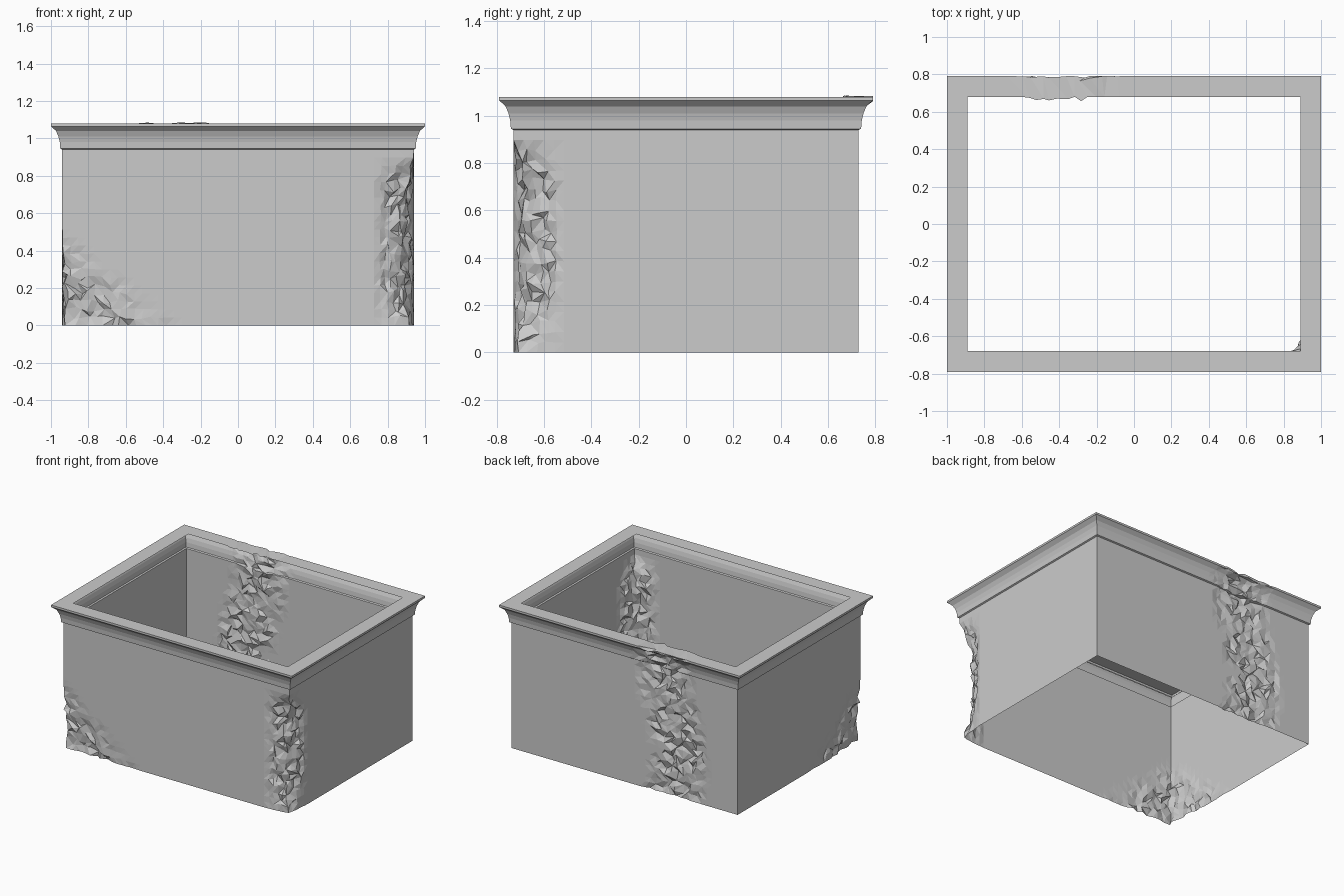
import bpy, bmesh, math, random

if "Cube" in bpy.data.objects:
    bpy.data.objects.remove(bpy.data.objects["Cube"])
random.seed(7)

HX, HY = 0.94, 0.73          # half width and half depth of the walls
NX, NY, NZ = 44, 34, 22      # grid resolution, gives the chipped areas their facets

# Profile (outset, z): straight wall, small step, flared cornice, flat rim
profile = [(0.0, 0.94 * i / NZ) for i in range(NZ + 1)]
profile += [(0.010, 0.945), (0.013, 0.98), (0.020, 1.01), (0.033, 1.04),
            (0.056, 1.062), (0.060, 1.065), (0.060, 1.08), (-0.05, 1.08)]

# Perimeter in unit coordinates, counter-clockwise from the front left corner
ring = [(-1 + 2 * i / NX, -1) for i in range(NX)]
ring += [(1, -1 + 2 * i / NY) for i in range(NY)]
ring += [(1 - 2 * i / NX, 1) for i in range(NX)]
ring += [(-1, 1 - 2 * i / NY) for i in range(NY)]


def clamp(v):
    return max(0.0, min(1.0, v))


def chip(x, y, z):
    """Returns (strength, push x, push y) of the erosion at a point."""
    # front right corner: diagonal dent over most of the height
    d = math.hypot(HX - x, HY + y)
    height = clamp((0.9 - z) / 0.2) * clamp(0.35 + z / 0.3)
    w = clamp(1 - d / 0.2) * height
    if w > 0:
        return w, -0.058 * w, 0.058 * w
    # front left bottom corner: triangular worn patch
    d = math.hypot(HX + x, HY + y)
    w = clamp(1.15 - d / 0.55 - z / 0.45)
    if w > 0:
        return w, 0.022 * w, 0.022 * w
    # back wall: vertical worn band running through the cornice
    if y > 0.5:
        w = clamp(1.5 - abs(x + 0.39 + 0.06 * math.sin(5 * z)) / 0.17)
        return w, 0.0, -0.010 * w
    return 0.0, 0.0, 0.0


bm = bmesh.new()
rows = []
for o, z in profile:
    row = []
    for u, v in ring:
        x, y = u * (HX + o), v * (HY + o)
        w, px, py = chip(x, y, z)
        if w > 0:
            a = 0.016 * min(1.0, w * 2)
            x += px + random.uniform(-a, a)
            y += py + random.uniform(-a, a)
            if 0 < z < 0.94:
                z2 = z + random.uniform(-a, a)
            elif z > 1.06:
                z2 = z + random.uniform(-0.3 * a, 0.3 * a)
            else:
                z2 = z
            lim = o if z > 0.94 else 0.0
            x = max(-HX - lim, min(HX + lim, x))
            y = max(-HY - lim, min(HY + lim, y))
        else:
            z2 = z
        row.append(bm.verts.new((x, y, z2)))
    rows.append(row)

# Single-sheet wall, open at top and bottom
n = len(ring)
for lo, hi in zip(rows, rows[1:]):
    for i in range(n):
        j = (i + 1) % n
        a, b, c, d = lo[i], lo[j], hi[j], hi[i]
        if random.random() < 0.5:
            bm.faces.new((a, b, c))
            bm.faces.new((a, c, d))
        else:
            bm.faces.new((a, b, d))
            bm.faces.new((b, c, d))

# Merge the flat untouched areas into large faces
bmesh.ops.dissolve_limit(bm, angle_limit=math.radians(0.5),
                         verts=bm.verts[:], edges=bm.edges[:])
bmesh.ops.triangulate(bm, faces=bm.faces[:])

mesh = bpy.data.meshes.new("worn_stone_box")
bm.to_mesh(mesh)
bm.free()
bpy.context.collection.objects.link(bpy.data.objects.new("worn_stone_box", mesh))
